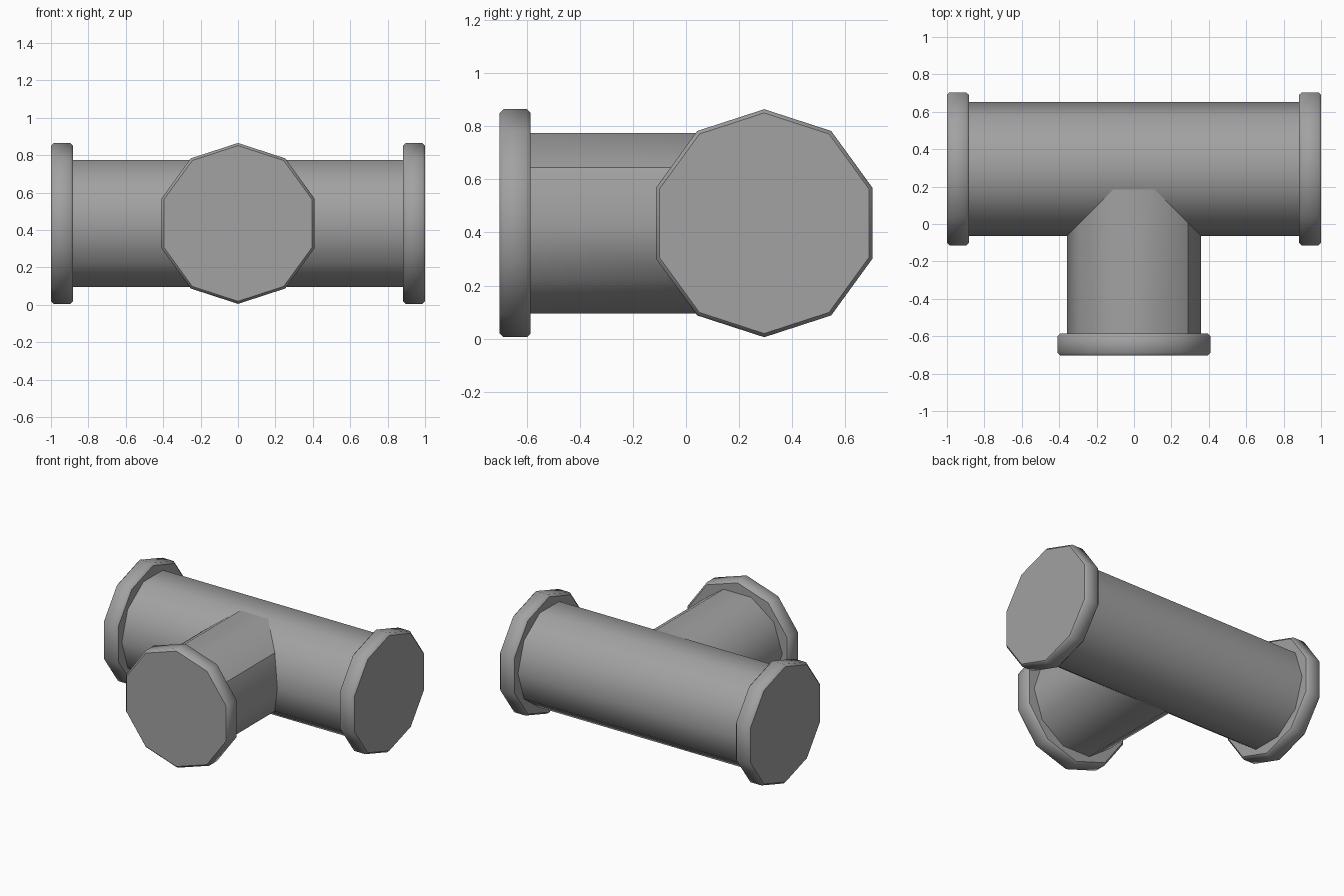
import bpy, bmesh
from math import sin, cos, pi
from mathutils import Matrix, Vector

cube = bpy.data.objects.get("Cube")
if cube:
    bpy.data.objects.remove(cube)

SIDES = 10
PIPE_R, FLANGE_R = 0.358, 0.43
CENTRE = Vector((0, 0.295, 0.435))

grey = bpy.data.materials.new("pipe grey")
grey.use_nodes = True
colour = (0.36, 0.36, 0.36, 1)
grey.diffuse_color = colour
grey.node_tree.nodes["Principled BSDF"].inputs["Base Color"].default_value = colour


def lathe(name, rings, axis, turn=0.0, mitre=False, seam=None):
    """Ten-sided solid from (distance, radius) rings along a horizontal axis."""
    axis = Vector(axis)
    up = Vector((0, 0, 1))
    side = up.cross(axis)
    bm = bmesh.new()
    loops = []
    for n, (dist, radius) in enumerate(rings):
        loop = []
        for i in range(SIDES):
            a = turn + 2 * pi * i / SIDES
            u, v = radius * cos(a), radius * sin(a)
            # A mitred start follows the surface of an equal crossing pipe
            d = abs(u) if mitre and n == 0 else dist
            loop.append(bm.verts.new(CENTRE + axis * d + side * u + up * v))
        loops.append(loop)
    for lower, upper in zip(loops, loops[1:]):
        for i in range(SIDES):
            j = (i + 1) % SIDES
            face = bm.faces.new((lower[i], lower[j], upper[j], upper[i]))
            face.smooth = True
    caps = [bm.faces.new(loops[-1])]
    if not mitre:
        caps.append(bm.faces.new(loops[0]))
    for cap in caps:
        for edge in cap.edges:
            edge.smooth = False
    if seam is not None:
        bm.edges.get((loops[0][seam], loops[1][seam])).smooth = False
    bmesh.ops.recalc_face_normals(bm, faces=bm.faces)
    mesh = bpy.data.meshes.new(name)
    bm.to_mesh(mesh)
    bm.free()
    mesh.materials.append(grey)
    obj = bpy.data.objects.new(name, mesh)
    bpy.context.collection.objects.link(obj)
    return obj


def flange(name, axis, end, width=0.117, bevel=0.014):
    start = end - width
    rings = [(start, FLANGE_R - bevel), (start + bevel, FLANGE_R),
             (end - bevel, FLANGE_R), (end, FLANGE_R - bevel)]
    # Corner points up, unlike the flat-topped pipes
    return lathe(name, rings, axis, turn=pi / 2)


# Straight run and the mitred branch towards the front
lathe("main_pipe", [(-0.9, PIPE_R), (0.9, PIPE_R)], (1, 0, 0))
lathe("branch_pipe", [(0, PIPE_R), (0.9, PIPE_R)], (0, -1, 0), mitre=True, seam=1)

# End flanges
flange("left_flange", (1, 0, 0), 1.0)
flange("right_flange", (-1, 0, 0), 1.0)
flange("front_flange", (0, -1, 0), 0.998)
